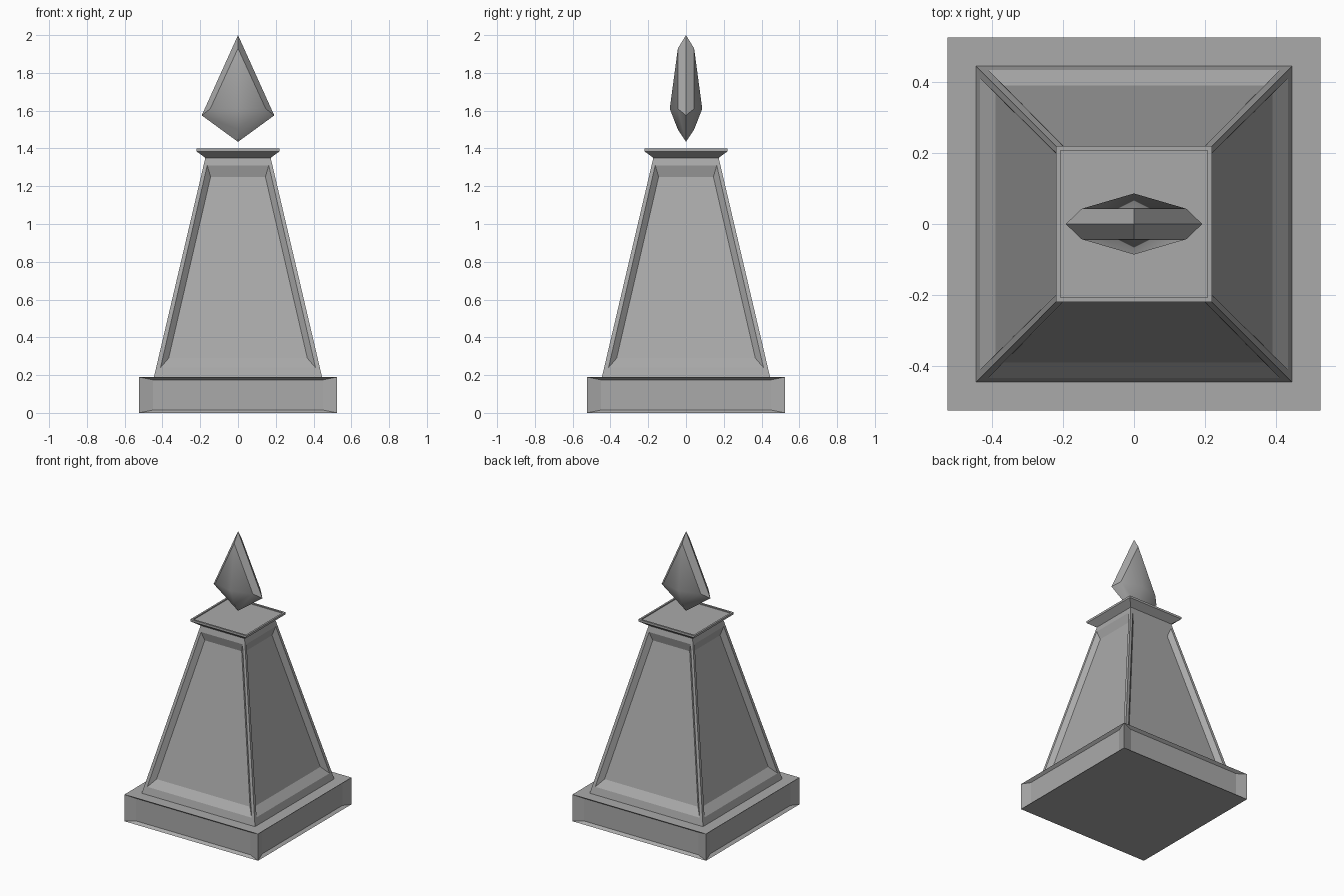
import bpy, bmesh, math
from mathutils import Matrix

if "Cube" in bpy.data.objects:
    bpy.data.objects.remove(bpy.data.objects["Cube"], do_unlink=True)

stone = bpy.data.materials.new("grey stone")
stone.use_nodes = True
stone.diffuse_color = (0.4, 0.4, 0.4, 1)
bsdf = next(n for n in stone.node_tree.nodes if n.type == 'BSDF_PRINCIPLED')
bsdf.inputs["Base Color"].default_value = (0.4, 0.4, 0.4, 1)
bsdf.inputs["Roughness"].default_value = 0.8


def finish(name, bm):
    """Weld, close and turn a bmesh into a named object."""
    bmesh.ops.remove_doubles(bm, verts=bm.verts, dist=0.0005)
    bmesh.ops.holes_fill(bm, edges=[e for e in bm.edges if e.is_boundary], sides=4)
    bmesh.ops.recalc_face_normals(bm, faces=bm.faces)
    mesh = bpy.data.meshes.new(name)
    bm.to_mesh(mesh)
    bm.free()
    mesh.materials.append(stone)
    obj = bpy.data.objects.new(name, mesh)
    bpy.context.collection.objects.link(obj)
    return obj


def frame_loop(bm, lower, upper):
    """Four corners on the front side; each level is (half width, distance, height)."""
    (xl, yl, zl), (xu, yu, zu) = lower, upper
    corners = [(-xl, -yl, zl), (xl, -yl, zl), (xu, -yu, zu), (-xu, -yu, zu)]
    return [bm.verts.new(c) for c in corners]


def bridge(bm, outer, inner):
    for i in range(4):
        j = (i + 1) % 4
        bm.faces.new((outer[i], outer[j], inner[j], inner[i]))


def around(bm):
    """Repeat the front side on all four sides."""
    front = bm.faces[:]
    for turn in range(1, 4):
        copy = bmesh.ops.duplicate(bm, geom=front)["geom"]
        verts = [v for v in copy if isinstance(v, bmesh.types.BMVert)]
        bmesh.ops.rotate(bm, verts=verts, matrix=Matrix.Rotation(turn * math.pi / 2, 3, 'Z'))


def panelled_block(name, levels):
    """Four-sided block whose sides step through nested panel frames."""
    bm = bmesh.new()
    loops = [frame_loop(bm, *level) for level in levels]
    for outer, inner in zip(loops, loops[1:]):
        bridge(bm, outer, inner)
    bm.faces.new(loops[-1])
    around(bm)
    return finish(name, bm)


def square_turning(name, profile):
    """Four-sided solid from (half width, height) points."""
    bm = bmesh.new()
    for (r0, z0), (r1, z1) in zip(profile, profile[1:]):
        bm.faces.new(frame_loop(bm, (r0, r0, z0), (r1, r1, z1)))
    around(bm)
    return finish(name, bm)


# Plinth with shallow recessed sides
panelled_block("plinth", [
    ((0.525, 0.525, 0), (0.525, 0.525, 0.19)),
    ((0.45, 0.505, 0.015), (0.45, 0.505, 0.175)),
])

# Tapered shaft with bevelled sunken panels
panelled_block("tapered_shaft", [
    ((0.445, 0.445, 0.19), (0.173, 0.173, 1.35)),
    ((0.41, 0.433, 0.24), (0.163, 0.182, 1.31)),
    ((0.367, 0.39, 0.29), (0.145, 0.166, 1.25)),
])

# Flared cap with a fine raised rim
square_turning("cap", [(0.173, 1.35), (0.22, 1.385), (0.22, 1.4),
                       (0.207, 1.4), (0.207, 1.393)])

# Floating kite-shaped crystal, front half then mirrored
bm = bmesh.new()
rim = [bm.verts.new(c) for c in
       [(0, 0, 1.435), (0.192, 0, 1.575), (0, 0, 2), (-0.192, 0, 1.575)]]
facet = [bm.verts.new(c) for c in
         [(0, -0.043, 1.5), (0.147, -0.043, 1.61), (0, -0.043, 1.93), (-0.147, -0.043, 1.61)]]
peak = bm.verts.new((0, -0.086, 1.61))
bridge(bm, rim, facet)
for i in range(4):
    bm.faces.new((facet[i], facet[(i + 1) % 4], peak))
bmesh.ops.mirror(bm, geom=bm.verts[:] + bm.edges[:] + bm.faces[:], axis='Y', merge_dist=0.0005)
crystal = finish("crystal", bm)
bpy.context.view_layer.objects.active = crystal
crystal.select_set(True)
bpy.ops.object.shade_smooth_by_angle(angle=math.radians(35))
